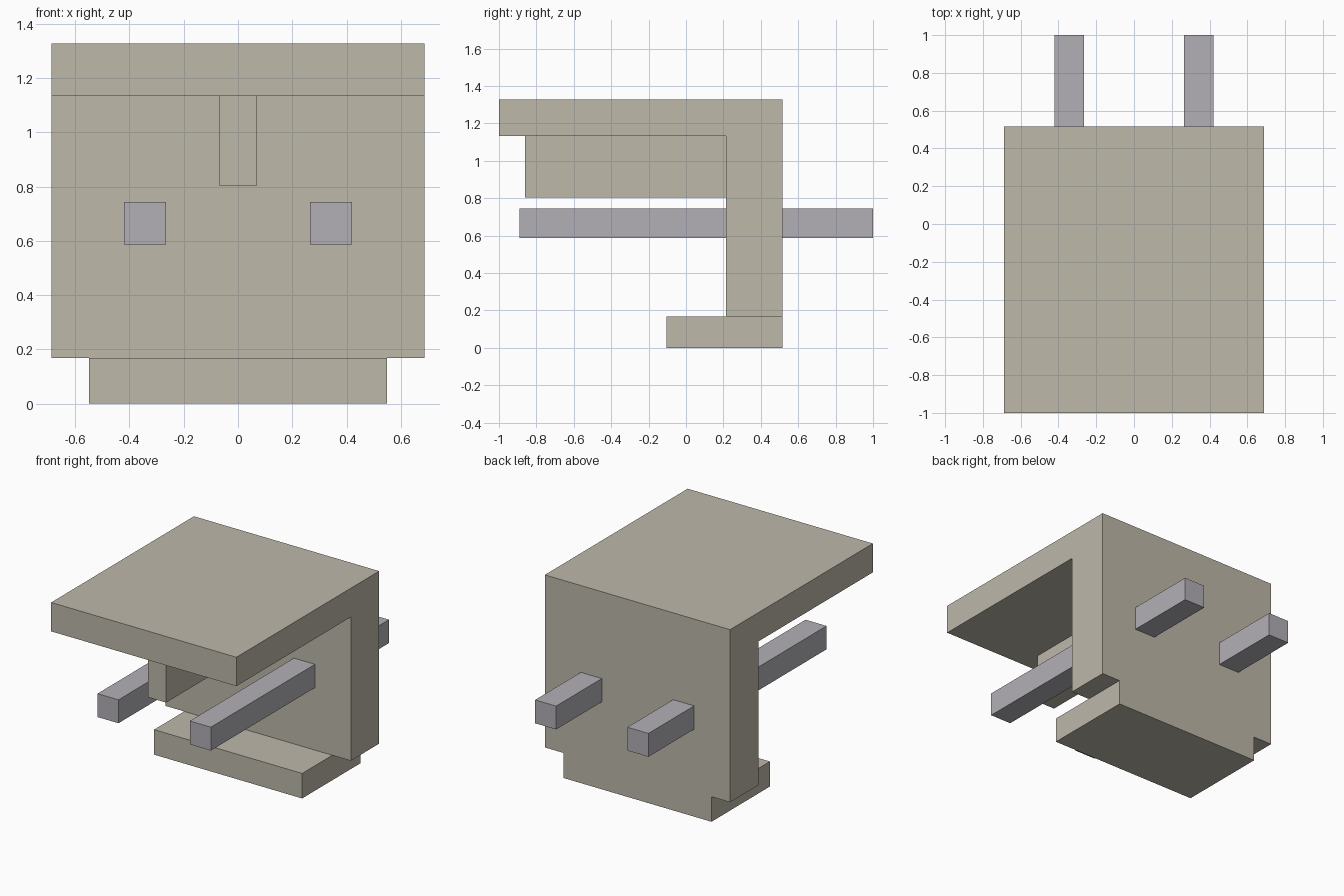
import bpy
import bmesh
from mathutils import Vector

cube = bpy.data.objects.get("Cube")
if cube:
    bpy.data.objects.remove(cube, do_unlink=True)


def material(name, color):
    mat = bpy.data.materials.new(name)
    mat.use_nodes = True
    mat.diffuse_color = color
    mat.node_tree.nodes["Principled BSDF"].inputs["Base Color"].default_value = color
    return mat


beige = material("warm beige", (0.51, 0.48, 0.40, 1))
metal = material("pale grey metal", (0.45, 0.43, 0.47, 1))


def extrude_profile(name, profile, x0, x1, mat):
    """Extrude a closed (y, z) outline from x0 to x1."""
    bm = bmesh.new()
    face = bm.faces.new([bm.verts.new((x0, y, z)) for y, z in profile])
    result = bmesh.ops.extrude_face_region(bm, geom=[face])
    verts = [v for v in result["geom"] if isinstance(v, bmesh.types.BMVert)]
    bmesh.ops.translate(bm, verts=verts, vec=Vector((x1 - x0, 0, 0)))
    bmesh.ops.recalc_face_normals(bm, faces=bm.faces)
    mesh = bpy.data.meshes.new(name)
    bm.to_mesh(mesh)
    bm.free()
    mesh.materials.append(mat)
    obj = bpy.data.objects.new(name, mesh)
    bpy.context.collection.objects.link(obj)
    return obj


def box(name, x, y, z, mat):
    outline = [(y[0], z[0]), (y[1], z[0]), (y[1], z[1]), (y[0], z[1])]
    return extrude_profile(name, outline, x[0], x[1], mat)


back, wall_front, roof_front = 0.515, 0.215, -1.0
foot_top, roof_bottom, roof_top = 0.168, 1.133, 1.327

# Housing: rear wall and overhanging roof in one angled profile
extrude_profile("housing", [
    (back, foot_top), (back, roof_top), (roof_front, roof_top),
    (roof_front, roof_bottom), (wall_front, roof_bottom), (wall_front, foot_top),
], -0.688, 0.688, beige)

# Narrower foot under the wall
box("foot", (-0.55, 0.55), (-0.105, back), (0, foot_top), beige)

# Central rib hanging under the roof
box("centre_rib", (-0.068, 0.068), (-0.86, wall_front), (0.803, roof_bottom), beige)

# Square pins running through the wall
for side, name in ((1, "left_pin"), (-1, "right_pin")):
    box(name, sorted((side * 0.265, side * 0.421)), (-0.89, 1.0), (0.587, 0.744), metal)
